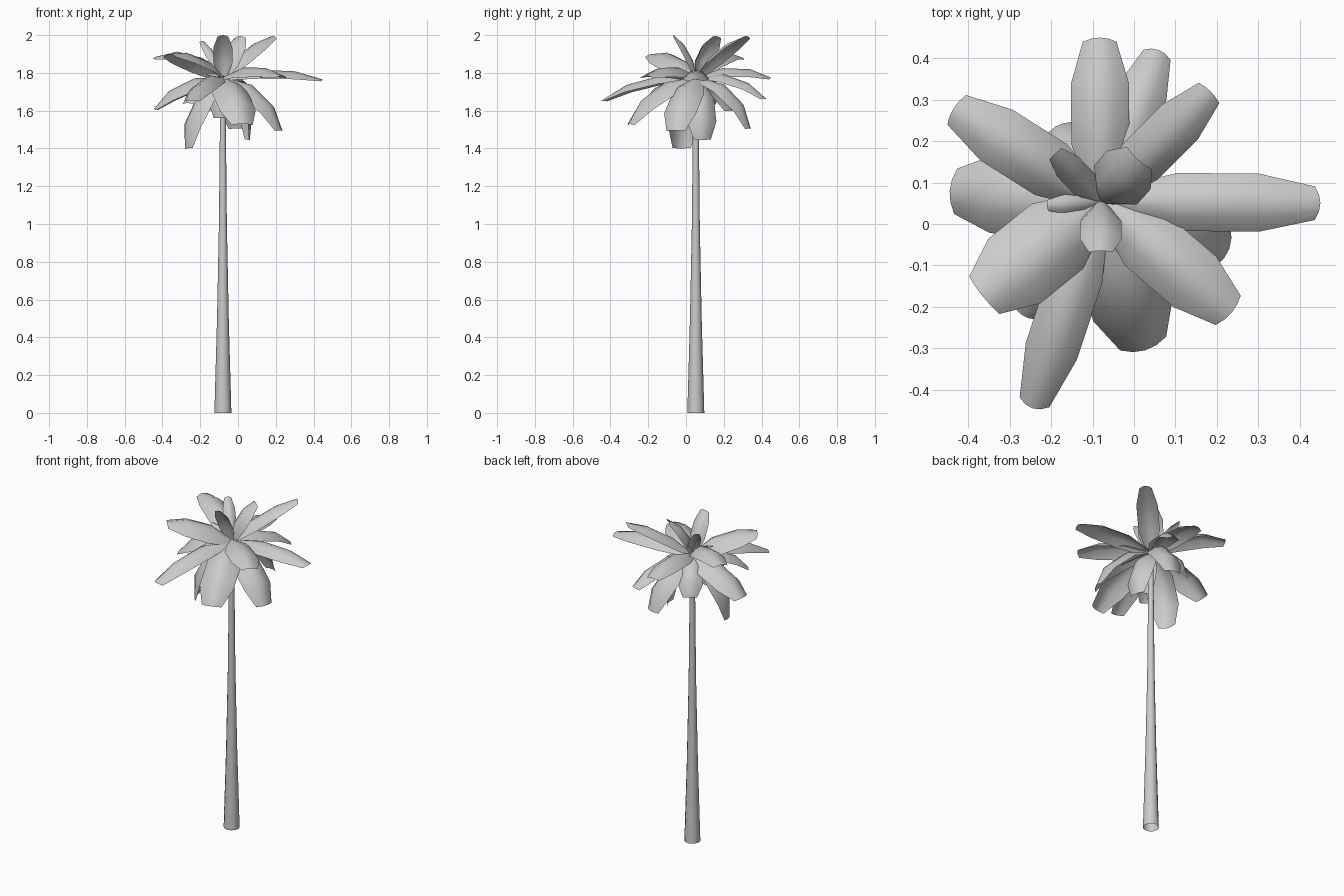
import bpy, bmesh, math
from mathutils import Vector

old = bpy.data.objects.get("Cube")
if old:
    bpy.data.objects.remove(old, do_unlink=True)

grey = bpy.data.materials.new("plain grey")
grey.use_nodes = True
tone = (0.6, 0.6, 0.6, 1)
grey.diffuse_color = tone
grey.node_tree.nodes["Principled BSDF"].inputs["Base Color"].default_value = tone

CROWN = Vector((-0.08, 0.055, 1.775))


def finish(name, bm, angle):
    mesh = bpy.data.meshes.new(name)
    bm.to_mesh(mesh)
    bm.free()
    obj = bpy.data.objects.new(name, mesh)
    bpy.context.collection.objects.link(obj)
    mesh.materials.append(grey)
    bpy.ops.object.select_all(action="DESELECT")
    obj.select_set(True)
    bpy.context.view_layer.objects.active = obj
    bpy.ops.object.shade_smooth_by_angle(angle=math.radians(angle))


def bridge(bm, rows, closed=False):
    for a, b in zip(rows, rows[1:]):
        n = len(a)
        for i in range(n if closed else n - 1):
            j = (i + 1) % n
            bm.faces.new((a[i], a[j], b[j], b[i]))


# Tapered trunk, open at the foot: height and radius of each ring
def trunk():
    bm = bmesh.new()
    rows = []
    for z, r in ((0, 0.045), (0.5, 0.031), (1.0, 0.021), (1.5, 0.016), (1.78, 0.014)):
        ring = []
        for i in range(12):
            a = math.tau * i / 12
            ring.append(bm.verts.new((CROWN.x + r * math.cos(a), CROWN.y - 0.003 + r * math.sin(a), z)))
        rows.append(ring)
    bridge(bm, rows, closed=True)
    bm.faces.new(rows[-1])
    finish("trunk", bm, 40)


# Arched frond: gutter section swept from the crown to a flatter tip
def frond(name, tip, width, arch):
    bm = bmesh.new()
    along = Vector(tip) - CROWN
    side = Vector((0, 0, 1)).cross(along).normalized()
    up = along.normalized().cross(side)
    rows = []
    for t, w, sag in ((0.03, 0.42, 0.14), (0.35, 1, 0.34), (0.72, 1, 0.3), (1, 0.58, 0.07)):
        row = []
        for k in range(-2, 3):
            u = k / 2
            reach = t - (0.025 * u * u if t == 1 else 0)
            lift = arch * 4 * t * (1 - t) - width * sag * u * u
            row.append(bm.verts.new(CROWN + along * reach + up * lift + side * (u * w * width / 2)))
        rows.append(row)
    bridge(bm, rows)
    finish(name, bm, 60)


trunk()

# Tip position, width and arch of every frond
fronds = {
    "upright_front": ((-0.08, -0.065, 2.0), 0.1, 0.03),
    "upright_back": ((0.01, 0.155, 1.995), 0.14, 0.045),
    "upright_back_right": ((-0.19, 0.17, 1.97), 0.07, 0.025),
    "upright_right": ((-0.21, 0.045, 1.85), 0.045, 0.02),
    "high_back_left": ((0.185, 0.32, 1.995), 0.12, 0.04),
    "high_back_right": ((-0.435, 0.28, 1.885), 0.145, 0.075),
    "high_front_right": ((-0.365, -0.175, 1.9), 0.2, 0.055),
    "level_left": ((0.45, 0.05, 1.765), 0.14, 0.05),
    "level_back": ((-0.083, 0.45, 1.775), 0.14, 0.055),
    "level_front_left": ((0.235, -0.215, 1.785), 0.16, 0.055),
    "low_front": ((-0.245, -0.445, 1.655), 0.13, 0.06),
    "low_back": ((0.06, 0.42, 1.665), 0.12, 0.065),
    "low_right": ((-0.445, 0.08, 1.61), 0.19, 0.065),
    "hanging_front": ((0.027, -0.305, 1.53), 0.2, 0.08),
    "hanging_left": ((0.23, -0.06, 1.495), 0.18, 0.085),
    "hanging_right": ((-0.275, -0.03, 1.4), 0.18, 0.085),
    "hanging_back": ((0.0, 0.34, 1.505), 0.16, 0.085),
    "hanging_back_right": ((-0.19, 0.235, 1.6), 0.14, 0.065),
    "hanging_front_right": ((-0.27, -0.22, 1.64), 0.12, 0.06),
    "drooping_left": ((0.06, 0.09, 1.445), 0.16, 0.075),
    "drooping_front": ((-0.1, -0.03, 1.56), 0.11, 0.05),
}
for name, (tip, width, arch) in fronds.items():
    frond(name + "_frond", tip, width, arch)
